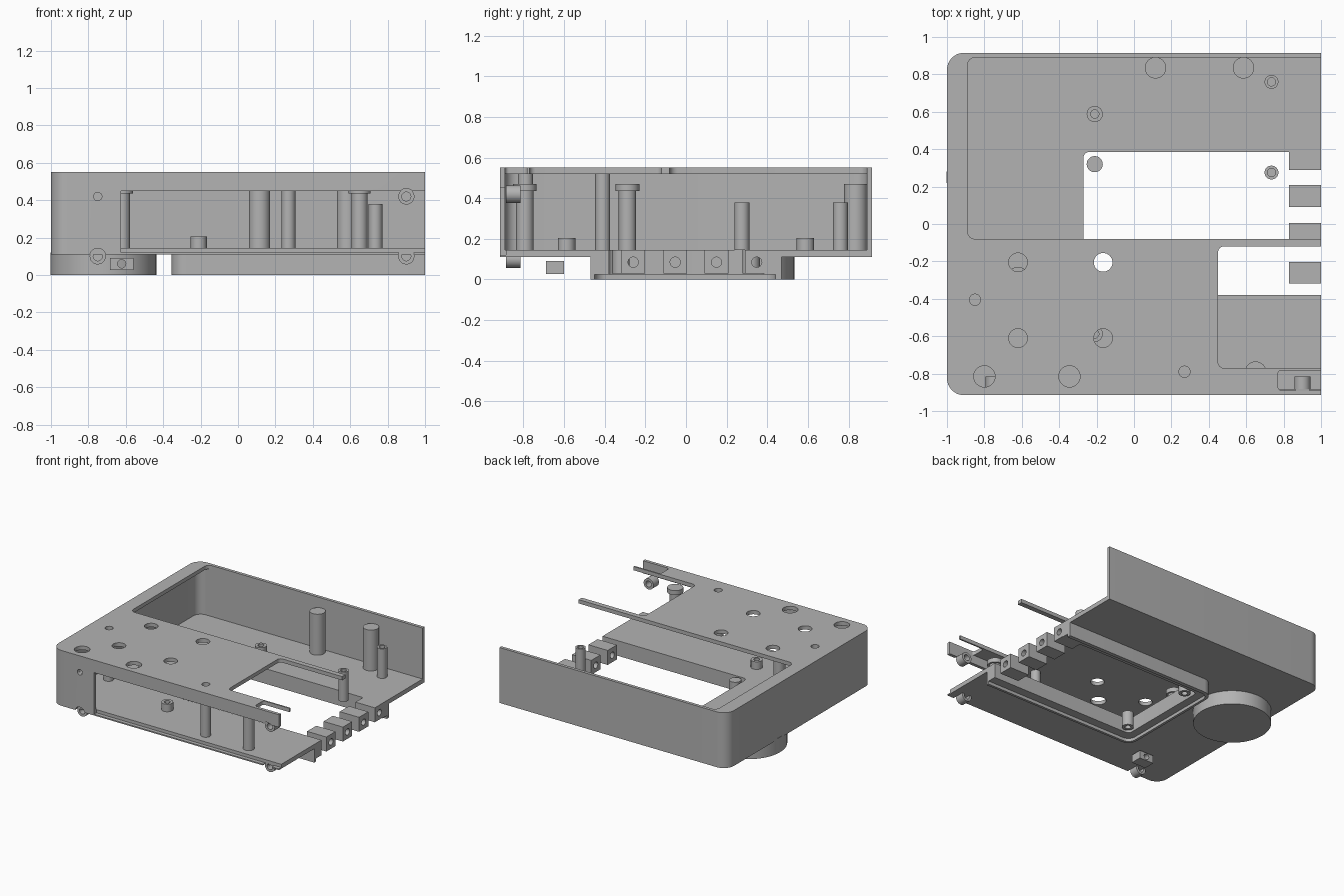
import bpy, bmesh, math
from mathutils import Matrix

cube = bpy.data.objects.get("Cube")
if cube:
    bpy.data.objects.remove(cube, do_unlink=True)

grey = bpy.data.materials.new("plain_grey")
grey.use_nodes = True
grey.diffuse_color = (0.45, 0.45, 0.45, 1)
grey.node_tree.nodes["Principled BSDF"].inputs["Base Color"].default_value = (0.45, 0.45, 0.45, 1)


def make(name, bm):
    mesh = bpy.data.meshes.new(name)
    bmesh.ops.recalc_face_normals(bm, faces=bm.faces)
    bm.to_mesh(mesh)
    bm.free()
    mesh.materials.append(grey)
    ob = bpy.data.objects.new(name, mesh)
    bpy.context.collection.objects.link(ob)
    return ob


def slab(name, x0, x1, y0, y1, z0, z1, r=0.0):
    """Box whose two corners on the closed end (low x) are rounded by r."""
    pts = [(x1, y0), (x1, y1)]
    if r:
        for cy, start in ((y1 - r, 90), (y0 + r, 180)):
            for i in range(9):
                a = math.radians(start + i * 90 / 8)
                pts.append((x0 + r + r * math.cos(a), cy + r * math.sin(a)))
    else:
        pts += [(x0, y1), (x0, y0)]
    bm = bmesh.new()
    face = bm.faces.new([bm.verts.new((x, y, z0)) for x, y in pts])
    ext = bmesh.ops.extrude_face_region(bm, geom=[face])
    top = [v for v in ext["geom"] if isinstance(v, bmesh.types.BMVert)]
    bmesh.ops.translate(bm, verts=top, vec=(0, 0, z1 - z0))
    return make(name, bm)


def rod(name, centre, r, length, axis="Z", sides=32):
    """Cylinder centred on a point along one axis."""
    turn = {"Z": Matrix(), "Y": Matrix.Rotation(math.pi / 2, 4, "X"),
            "X": Matrix.Rotation(math.pi / 2, 4, "Y")}[axis]
    bm = bmesh.new()
    bmesh.ops.create_cone(bm, cap_ends=True, segments=sides, radius1=r, radius2=r,
                          depth=length, matrix=Matrix.Translation(centre) @ turn)
    return make(name, bm)


def post(name, x, y, r, z0, z1, sides=32):
    return rod(name, (x, y, (z0 + z1) / 2), r, z1 - z0, "Z", sides)


def combine(ob, tools, operation="DIFFERENCE"):
    """Apply booleans, then discard the helper shapes."""
    for tool in tools:
        tool.hide_render = True
        mod = ob.modifiers.new("cut", "BOOLEAN")
        mod.operation, mod.solver, mod.object = operation, "EXACT", tool
    graph = bpy.context.evaluated_depsgraph_get()
    mesh = bpy.data.meshes.new_from_object(ob.evaluated_get(graph))
    ob.modifiers.clear()
    ob.data = mesh
    for tool in tools:
        bpy.data.objects.remove(tool, do_unlink=True)
    return ob


FLOOR, UNDER, CEIL, TOP, OPEN = 0.145, 0.11, 0.52, 0.55, 1.2

# Housing with a collar under the floor
housing = slab("housing", -1, 1, -0.915, 0.915, UNDER, TOP, 0.09)
collar = slab("collar", -0.355, 1, -0.47, 0.47, 0, 0.13, 0.08)
combine(housing, [collar], "UNION")

cuts = [
    slab("cavity", -0.97, OPEN, -0.89, 0.89, FLOOR, CEIL, 0.065),
    slab("top_opening", -0.89, OPEN, -0.08, 0.89, 0.5, 0.7, 0.04),
    slab("side_opening", 0.45, OPEN, -0.77, -0.12, 0.5, 0.7, 0.03),
    slab("rail_slot", 0.77, OPEN, -0.89, -0.782, 0.5, 0.7, 0.02),
    slab("floor_opening", -0.27, OPEN, -0.38, 0.385, -0.1, 0.2, 0.03),
    slab("cover_rebate", -0.335, OPEN, -0.45, 0.44, -0.1, 0.025, 0.06),
    slab("front_window", -0.625, OPEN, -1, -0.885, 0.12, 0.45),
]
# Round holes through the top plate
for x, y, r in ((-0.62, -0.205, 0.05), (-0.165, -0.205, 0.05), (-0.62, -0.61, 0.05),
                (-0.165, -0.61, 0.05), (-0.8, -0.815, 0.057), (-0.345, -0.815, 0.057),
                (-0.85, -0.405, 0.03), (0.27, -0.79, 0.03)):
    cuts.append(post("plate_hole", x, y, r, 0.5, 0.7))
# Screw holes in the front wall
cuts.append(rod("screw_hole", (-0.75, -0.9, 0.42), 0.022, 0.1, "Y"))
cuts.append(rod("screw_hole", (0.9, -0.9, 0.42), 0.043, 0.1, "Y"))
for x in (-0.75, 0.9):
    cuts.append(rod("screw_recess", (x, -0.91, 0.1), 0.043, 0.06, "Y"))
combine(housing, cuts)

# Round foot under the floor
post("round_foot", -0.72, 0.25, 0.283, 0, UNDER + 0.01, 64)

# Hinge blocks along the open end
for i, y in enumerate((-0.26, -0.053, 0.15, 0.348)):
    block = slab(f"hinge_block_{i + 1}", 0.83, 1, y - 0.058, y + 0.058, 0.03, FLOOR)
    combine(block, [rod("bore", (0.9, y, 0.085), 0.025, 0.4, "X")])

# Small bored block below the floor
small_block = slab("small_block", -0.685, -0.56, -0.69, -0.6, 0.027, 0.09)
combine(small_block, [rod("bore", (-0.622, -0.645, 0.06), 0.022, 0.3, "Y")])

# Front screw bosses
for x in (-0.75, 0.9):
    for level, z in (("lower", 0.1), ("upper", 0.42)):
        side = "left" if x > 0 else "right"
        boss = rod(f"{level}_{side}_screw_boss", (x, -0.85, z), 0.043, 0.07, "Y")
        combine(boss, [rod("bore", (x, -0.85, z), 0.024, 0.3, "Y")])

# Solid tall posts at the back and columns carrying the plate
for i, x in enumerate((0.115, 0.585)):
    post(f"back_post_{i + 1}", x, 0.835, 0.057, FLOOR - 0.01, 0.47)
for i, (x, y) in enumerate(((0.27, -0.79), (-0.85, -0.41))):
    post(f"plate_column_{i + 1}", x, y, 0.037, FLOOR - 0.01, CEIL + 0.002)

# Capped posts
for i, (x, y) in enumerate(((0.65, -0.793), (-0.62, -0.288))):
    capped = post(f"capped_post_{i + 1}", x, y, 0.043, FLOOR - 0.01, 0.45)
    cap = post("cap", x, y, 0.058, 0.435, 0.47)
    combine(capped, [cap], "UNION")

# Hollow posts: medium near the open end, short on the floor, low in the collar
hollow = [("medium_post", 0.735, 0.76, 0.037, FLOOR - 0.01, 0.38),
          ("medium_post", 0.735, 0.275, 0.037, FLOOR, 0.38)]
for s in (-1, 1):
    hollow.append(("short_post", -0.21, s * 0.588, 0.043, FLOOR - 0.01, 0.205))
    hollow.append(("collar_post", -0.21, s * 0.32, 0.043, 0.03, FLOOR))
for name, x, y, r, z0, z1 in hollow:
    tube = post(name, x, y, r, z0, z1)
    # Collar posts are bored from below, the others from above
    mid = z0 if name == "collar_post" else z1
    combine(tube, [post("bore", x, y, 0.022, mid - 0.06, mid + 0.06)])

# Smooth the round surfaces, keep the edges sharp
bpy.ops.object.select_all(action="DESELECT")
for ob in bpy.context.collection.objects:
    if ob.type == "MESH":
        ob.select_set(True)
bpy.context.view_layer.objects.active = housing
bpy.ops.object.shade_smooth_by_angle(angle=math.radians(30))
